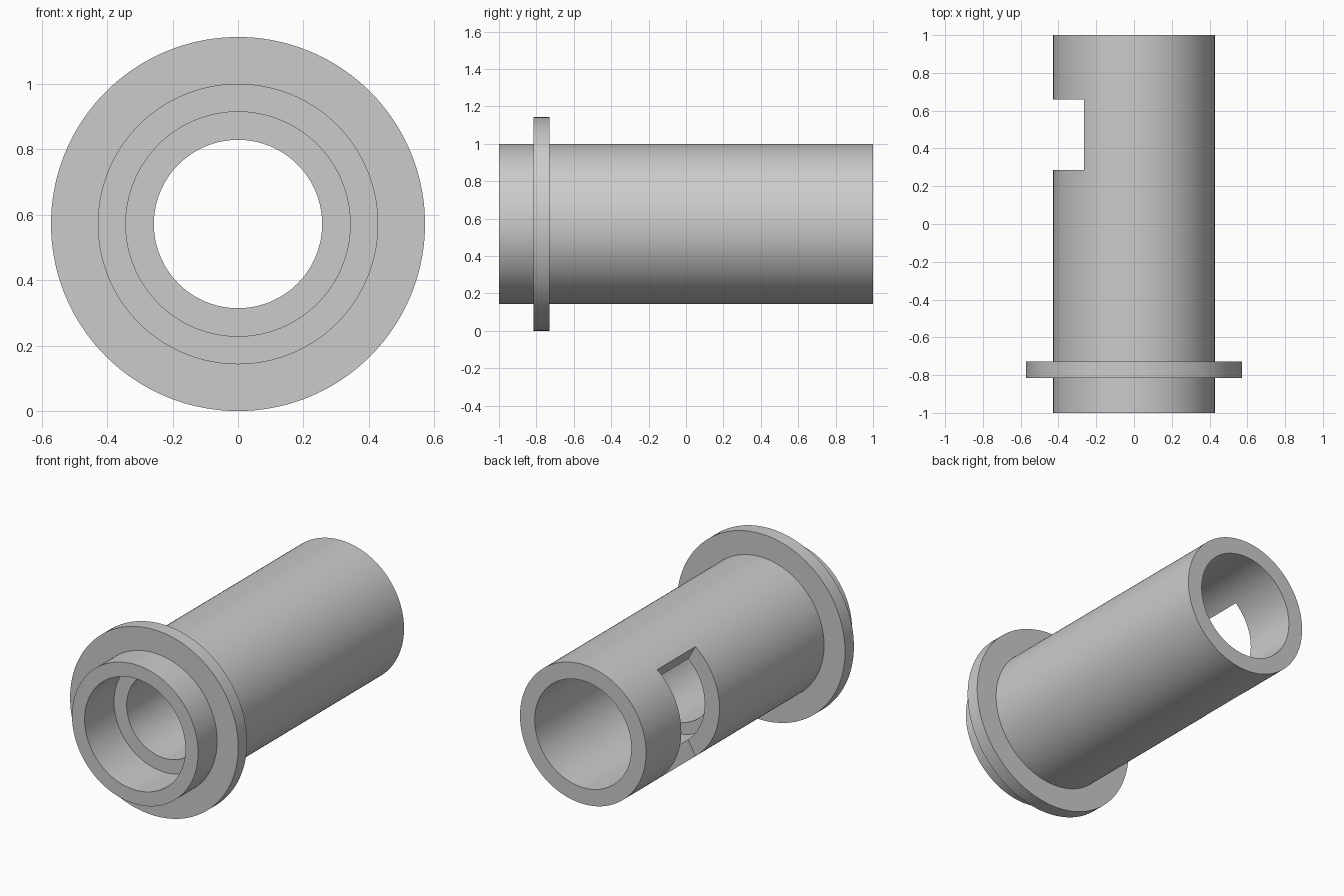
import bpy
import bmesh
from math import radians, sin, cos, tau

cube = bpy.data.objects.get("Cube")
if cube:
    bpy.data.objects.remove(cube, do_unlink=True)

UNIT = 2 / 70          # tube is 70 units long
AXIS_Z = 20 * UNIT     # height of the tube axis
SEGMENTS = 144

grey = bpy.data.materials.new("light_grey")
grey.use_nodes = True
colour = (0.6, 0.6, 0.6, 1)
grey.diffuse_color = colour
grey.node_tree.nodes["Principled BSDF"].inputs["Base Color"].default_value = colour


def make_object(name, bm):
    bmesh.ops.recalc_face_normals(bm, faces=bm.faces)
    mesh = bpy.data.meshes.new(name)
    bm.to_mesh(mesh)
    bm.free()
    mesh.materials.append(grey)
    obj = bpy.data.objects.new(name, mesh)
    bpy.context.collection.objects.link(obj)
    return obj


def lathe(name, profile):
    """Turn a closed (radius, distance from front) profile around the y axis."""
    bm = bmesh.new()
    rings = []
    for i in range(SEGMENTS):
        a = tau * i / SEGMENTS
        rings.append([bm.verts.new((r * UNIT * cos(a), d * UNIT - 1, AXIS_Z + r * UNIT * sin(a)))
                      for r, d in profile])
    n = len(profile)
    for i in range(SEGMENTS):
        here, there = rings[i], rings[(i + 1) % SEGMENTS]
        for j in range(n):
            k = (j + 1) % n
            bm.faces.new((here[j], here[k], there[k], there[j]))
    return make_object(name, bm)


def prism(name, outline, y0, y1):
    """Extrude an (x, z) outline along y."""
    bm = bmesh.new()
    face = bm.faces.new([bm.verts.new((x, y0, z + AXIS_Z)) for x, z in outline])
    extruded = bmesh.ops.extrude_face_region(bm, geom=[face])["geom"]
    verts = [v for v in extruded if isinstance(v, bmesh.types.BMVert)]
    bmesh.ops.translate(bm, verts=verts, vec=(0, y1 - y0, 0))
    return make_object(name, bm)


# Flanged sleeve: counterbored front, narrow middle bore, wide rear bore
sleeve = lathe("flanged_sleeve", [
    (12, 0), (15, 0), (15, 6.5), (20, 6.5), (20, 9.5), (15, 9.5),
    (15, 70), (11.5, 70), (11.5, 39), (9, 39), (9, 10), (12, 10)])

# Side window with slanted top and bottom edges
outer, inner = radians(128.2), radians(131)
xo, zo = 0.427 * cos(outer), 0.427 * sin(outer)
xi, zi = 0.3286 * cos(inner), 0.3286 * sin(inner)
dx, dz = xo - xi, zo - zi
x_in, z_in = xi - dx, zi - dz
x_out, z_out = xo + dx, zo + dz
cutter = prism("window_cutter", [(x_in, z_in), (x_out, z_out), (-0.7, z_out),
                                 (-0.7, -z_out), (x_out, -z_out), (x_in, -z_in)],
               0.287, 0.658)
cutter.hide_render = True

cut = sleeve.modifiers.new("side_window", 'BOOLEAN')
cut.operation = 'DIFFERENCE'
cut.solver = 'EXACT'
cut.object = cutter

bpy.ops.object.select_all(action='DESELECT')
sleeve.select_set(True)
bpy.context.view_layer.objects.active = sleeve
bpy.ops.object.modifier_apply(modifier=cut.name)
bpy.data.objects.remove(cutter, do_unlink=True)
bpy.ops.object.shade_smooth_by_angle(angle=radians(30))
